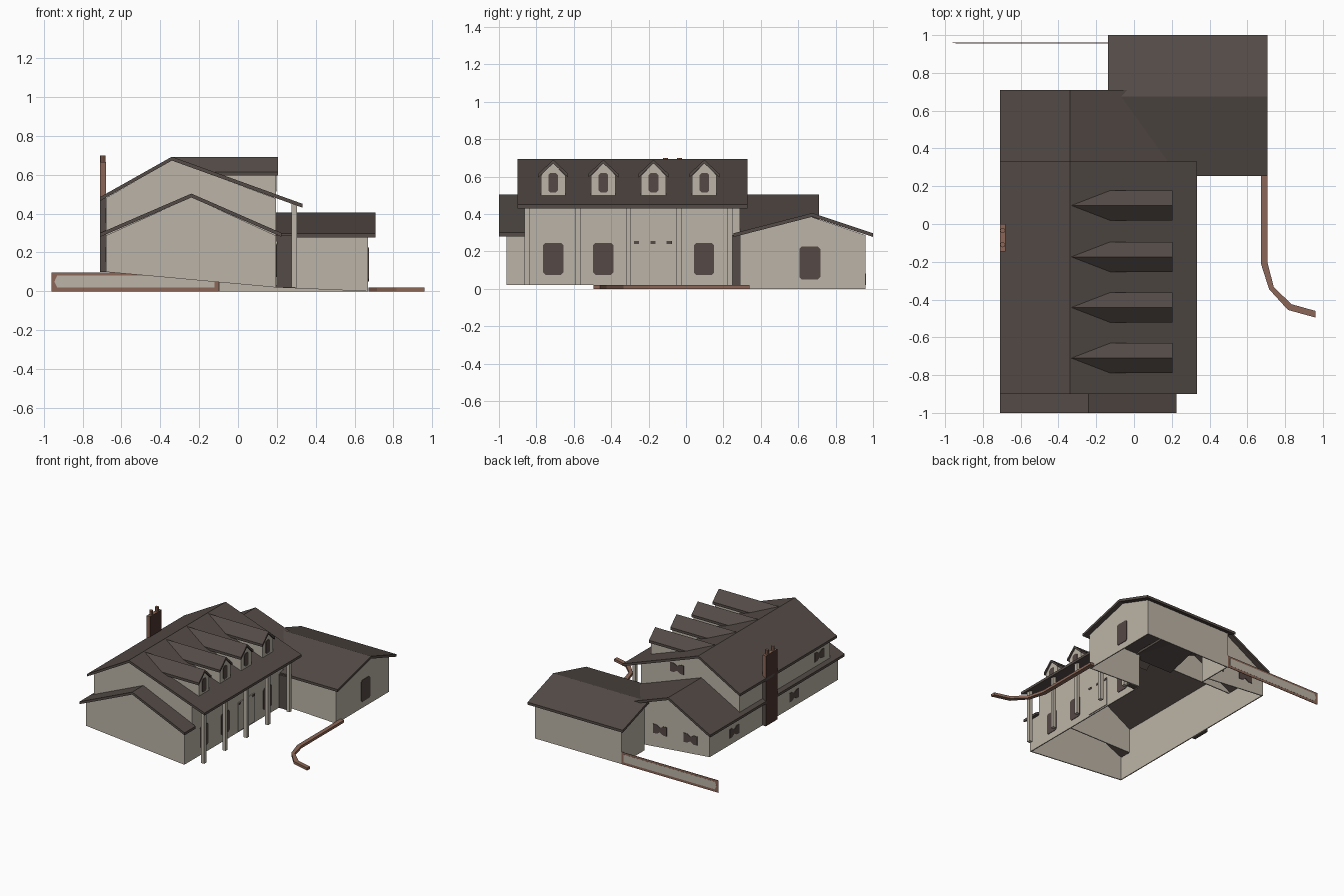
import bpy, bmesh
from math import cos, sin, pi

cube = bpy.data.objects.get("Cube")
if cube:
    bpy.data.objects.remove(cube, do_unlink=True)


def material(name, rgb):
    m = bpy.data.materials.new(name)
    m.use_nodes = True
    color = (*rgb, 1)
    m.diffuse_color = color
    m.node_tree.nodes["Principled BSDF"].inputs["Base Color"].default_value = color
    return m


STUCCO = material("stucco", (0.50, 0.455, 0.385))
ROOF = material("roof_shingle", (0.088, 0.070, 0.062))
GLASS = material("window_dark", (0.090, 0.066, 0.060))
BRICK = material("brick", (0.26, 0.135, 0.095))
SOOT = material("dark_brick", (0.070, 0.035, 0.027))


def prism(name, pts, axis, a, b, mat):
    """Extrude a 2D outline from a to b along an axis."""
    place = {"x": lambda u, v, w: (w, u, v),
             "y": lambda u, v, w: (u, w, v),
             "z": lambda u, v, w: (u, v, w)}[axis]
    bm = bmesh.new()
    lo = [bm.verts.new(place(u, v, a)) for u, v in pts]
    hi = [bm.verts.new(place(u, v, b)) for u, v in pts]
    bm.faces.new(lo)
    bm.faces.new(hi)
    for i in range(len(pts)):
        j = (i + 1) % len(pts)
        bm.faces.new((lo[i], lo[j], hi[j], hi[i]))
    bmesh.ops.recalc_face_normals(bm, faces=bm.faces)
    me = bpy.data.meshes.new(name)
    bm.to_mesh(me)
    bm.free()
    me.materials.append(mat)
    ob = bpy.data.objects.new(name, me)
    bpy.context.collection.objects.link(ob)
    return ob


def rect(u0, u1, v0, v1):
    return [(u0, v0), (u1, v0), (u1, v1), (u0, v1)]


def roof(name, line, axis, a, b, t=0.02):
    """Slab that follows a ridge profile."""
    return prism(name, line + [(u, v - t) for u, v in reversed(line)], axis, a, b, ROOF)


def window(name, axis, face, side, u, v, w, h):
    """Tall plate with clipped corners; side is the outward direction."""
    c = 0.012
    pts = [(u - w + c, v - h), (u + w - c, v - h), (u + w, v - h + c), (u + w, v + h - c),
           (u + w - c, v + h), (u - w + c, v + h), (u - w, v + h - c), (u - w, v - h + c)]
    prism(name, pts, axis, face, face + side * 0.004, GLASS)


def bow_window(name, axis, face, side, u, v):
    """Wide plate pinched in the middle."""
    w, h = 0.06, 0.036
    pts = [(u - w, v - h), (u - w / 2, v - h), (u, v - h / 2), (u + w / 2, v - h), (u + w, v - h),
           (u + w, v + h), (u + w / 2, v + h), (u, v + h / 2), (u - w / 2, v + h), (u - w, v + h)]
    prism(name, pts, axis, face, face + side * 0.004, GLASS)


L, R, T = -0.68, 0.195, 0.008
EAVE = 0.287

# House walls, with a sill that steps down the hillside
prism("front_gable_wall", [(L, 0.1), (R, 0.02), (R, EAVE), (-0.24, 0.485), (L, EAVE)],
      "y", -0.96, -0.96 + T, STUCCO)
upper = [(L, EAVE), (R, EAVE), (R, 0.478), (-0.34, 0.675), (L, 0.48)]
prism("upper_front_wall", upper, "y", -0.86, -0.86 + T, STUCCO)
prism("upper_back_wall", upper, "y", 0.29 - T, 0.29, STUCCO)
prism("back_gable_wall", [(L, 0.1), (-0.1, 0.047), (-0.1, 0.395), (-0.34, 0.485), (L, EAVE)],
      "y", 0.67 - T, 0.67, STUCCO)
prism("porch_wall", [(-0.96, 0.02), (0.29, 0.02), (0.29, 0.478), (-0.86, 0.478),
                     (-0.86, EAVE), (-0.96, EAVE)], "x", R - T, R, STUCCO)
prism("outer_side_wall", [(-0.96, 0.1), (0.67, 0.1), (0.67, EAVE), (0.29, EAVE), (0.29, 0.48),
                          (-0.86, 0.48), (-0.86, EAVE), (-0.96, EAVE)], "x", L, L + T, STUCCO)

# House roofs
roof("main_roof", [(-0.71, 0.485), (-0.34, 0.693), (0.333, 0.45)], "y", -0.90, 0.33)
roof("front_lower_roof", [(-0.71, 0.30), (-0.24, 0.503), (0.225, 0.30)], "y", -1.0, -0.86)
roof("back_lower_roof", [(-0.71, 0.30), (-0.34, 0.503), (0.225, 0.30)], "y", 0.29, 0.71)
roof("side_eave_strip", [(-0.71, 0.30), (L, 0.315)], "y", -0.86, 0.29)

# Garage wing
prism("garage_front_wall", [(R, 0.02), (0.67, 0.0), (0.67, EAVE), (R, EAVE)],
      "y", 0.29, 0.29 + T, STUCCO)
prism("garage_back_wall", rect(-0.1, 0.67, 0, EAVE), "y", 0.96 - T, 0.96, STUCCO)
prism("garage_inner_wall", [(0.67, 0), (0.96, 0), (0.96, EAVE), (0.67, 0.385)],
      "x", -0.1, -0.1 + T, STUCCO)
prism("garage_gable_wall", [(0.29, 0), (0.96, 0), (0.96, EAVE), (0.67, 0.385), (0.29, EAVE)],
      "x", 0.67 - T, 0.67, STUCCO)
roof("garage_roof", [(0.255, 0.297), (0.675, 0.405), (1.0, 0.297)], "x", -0.138, 0.708)
window("garage_window", "x", 0.67, 1, 0.662, 0.138, 0.056, 0.087)
prism("corner_post", rect(R, 0.275, 0.24, 0.289), "z", 0.02, EAVE, ROOF)

# Dormers
for i, y in enumerate((-0.71, -0.442, -0.174, 0.098)):
    prism(f"dormer_body_{i}", [(y - 0.066, 0.482), (y + 0.066, 0.482), (y + 0.066, 0.605),
                               (y, 0.672), (y - 0.066, 0.605)], "x", -0.1, 0.195, STUCCO)
    roof(f"dormer_roof_{i}", [(y - 0.08, 0.615), (y, 0.69), (y + 0.08, 0.615)], "x", -0.335, 0.205)
    window(f"dormer_window_{i}", "x", 0.195, 1, y, 0.567, 0.026, 0.053)

# Porch columns, windows and door
for i in range(5):
    y = -0.85 + 0.271 * i
    prism(f"porch_column_{i}", rect(0.276, 0.304, y - 0.014, y + 0.014), "z", 0.02, 0.45, STUCCO)
for i, y in enumerate((-0.71, -0.442, 0.096)):
    window(f"porch_window_{i}", "x", R, 1, y, 0.16, 0.054, 0.085)
prism("front_door", rect(-0.28, -0.075, 0.03, 0.26), "x", R, R + 0.006, STUCCO)
for i, y in enumerate((-0.265, -0.177, -0.09)):
    prism(f"door_trim_{i}", rect(y - 0.014, y + 0.014, 0.24, 0.256), "x", R + 0.006, R + 0.009, GLASS)

# Side and back windows
for i, y in enumerate((-0.40, 0.36)):
    bow_window(f"side_window_{i}", "x", L, -1, y, 0.19)
bow_window("upper_side_window", "x", L, -1, -0.72, 0.39)
for i, x in enumerate((-0.51, -0.24)):
    bow_window(f"back_window_{i}", "y", 0.67, 1, x, 0.20)
bow_window("upper_back_window", "y", 0.29, 1, -0.125, 0.52)

# Chimney: dark broad faces, brick narrow faces that darken below the eaves
for part, z0, z1, edge in (("lower", 0.1, 0.48, ROOF), ("upper", 0.48, 0.665, BRICK)):
    ob = prism(f"chimney_{part}", rect(-0.71, L, -0.145, 0.0), "z", z0, z1, edge)
    ob.data.materials.append(SOOT)
    for f in ob.data.polygons:
        f.material_index = int(abs(f.normal.x) > 0.5)
for i, y in enumerate((-0.11, -0.035)):
    ring = [(-0.695 + 0.014 * cos(k * pi / 4), y + 0.014 * sin(k * pi / 4)) for k in range(8)]
    prism(f"chimney_pot_{i}", ring, "z", 0.665, 0.70, BRICK)

# Retaining wall with a pale panel on both sides
prism("retaining_wall", rect(-0.96, -0.1, 0.0, 0.098), "y", 0.957, 0.961, BRICK)
prism("retaining_panel", [(-0.945, 0.05), (-0.93, 0.02), (-0.12, 0.02), (-0.12, 0.082), (-0.93, 0.082)],
      "y", 0.956, 0.962, STUCCO)

# Garden kerb that bends away from the garage
prism("garden_kerb", [(0.672, 0.34), (0.672, -0.21), (0.715, -0.345), (0.815, -0.455), (0.96, -0.495),
                      (0.96, -0.46), (0.835, -0.425), (0.74, -0.335), (0.706, -0.2), (0.706, 0.34)],
      "z", 0.0, 0.02, BRICK)
